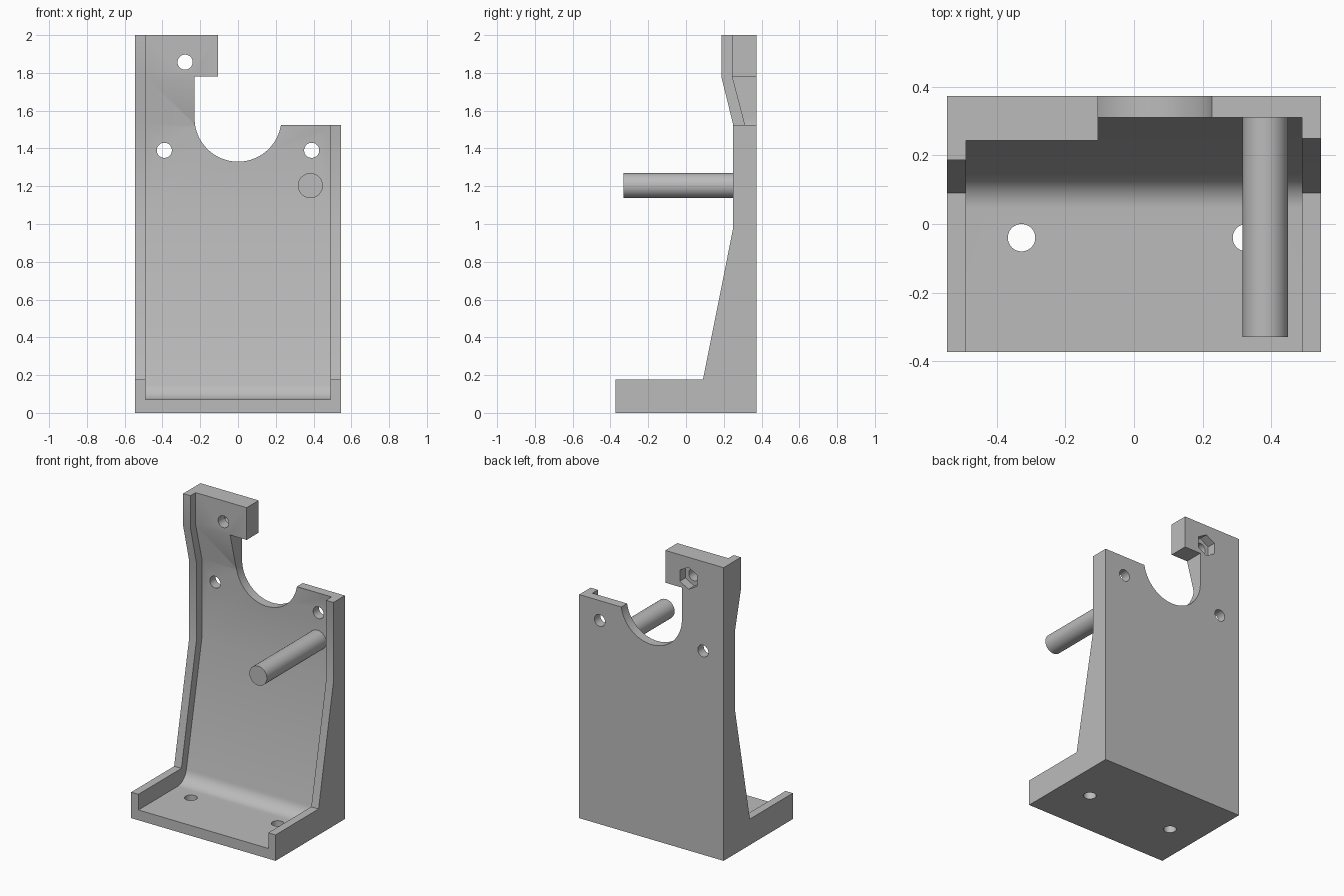
import bpy, bmesh, math
from mathutils import Matrix, Vector

if "Cube" in bpy.data.objects:
    bpy.data.objects.remove(bpy.data.objects["Cube"], do_unlink=True)

grey = bpy.data.materials.new("plain grey")
grey.use_nodes = True
colour = (0.5, 0.5, 0.5, 1)
grey.diffuse_color = colour
grey.node_tree.nodes["Principled BSDF"].inputs["Base Color"].default_value = colour


def make_object(name, bm):
    bmesh.ops.recalc_face_normals(bm, faces=bm.faces)
    mesh = bpy.data.meshes.new(name)
    bm.to_mesh(mesh)
    bm.free()
    obj = bpy.data.objects.new(name, mesh)
    bpy.context.collection.objects.link(obj)
    mesh.materials.append(grey)
    return obj


def prism(name, points, offset):
    """Extrude a closed outline along the offset vector."""
    bm = bmesh.new()
    face = bm.faces.new([bm.verts.new(p) for p in points])
    new = bmesh.ops.extrude_face_region(bm, geom=[face])["geom"]
    verts = [v for v in new if isinstance(v, bmesh.types.BMVert)]
    bmesh.ops.translate(bm, verts=verts, vec=Vector(offset))
    return make_object(name, bm)


def rod(name, centre, axis, radius, length, sides=48):
    bm = bmesh.new()
    bmesh.ops.create_cone(bm, cap_ends=True, segments=sides, radius1=radius,
                          radius2=radius, depth=length)
    turn = Matrix.Rotation(math.pi / 2, 4, 'X') if axis == 'Y' else Matrix()
    bm.transform(Matrix.Translation(centre) @ turn)
    return make_object(name, bm)


def arc(centre, radius, start, end, steps):
    for i in range(steps + 1):
        a = math.radians(start + (end - start) * i / steps)
        yield centre[0] + radius * math.cos(a), centre[1] + radius * math.sin(a)


def smooth(obj):
    bpy.ops.object.select_all(action='DESELECT')
    obj.select_set(True)
    bpy.context.view_layer.objects.active = obj
    bpy.ops.object.shade_smooth_by_angle(angle=math.radians(30))


def cut(obj, cutter):
    cutter.hide_render = True
    mod = obj.modifiers.new("cut", 'BOOLEAN')
    mod.operation, mod.solver, mod.object = 'DIFFERENCE', 'EXACT', cutter
    bpy.context.view_layer.objects.active = obj
    bpy.ops.object.modifier_apply(modifier=mod.name)
    bpy.data.objects.remove(cutter, do_unlink=True)


W, D, RIB = 0.545, 0.373, 0.055

# Solid bracket in side profile
side = [(-D, 0), (D, 0), (D, 2), (0.187, 2), (0.187, 1.78), (0.25, 1.525),
        (0.25, 0.98), (0.09, 0.177), (-D, 0.177)]
bracket = prism("bracket_body", [(-W, y, z) for y, z in side], (2 * W, 0, 0))

# Hollow between the side ribs, with a fillet at the foot
hollow = [(-0.6, 0.07), *arc((0.046, 0.17), 0.1, -90, -11.3, 12),
          (0.31, 0.98), (0.31, 1.525), (0.243, 1.78), (0.243, 2.2), (-0.6, 2.2)]
inner = W - RIB
cut(bracket, prism("hollow_cutter", [(-inner, y, z) for y, z in hollow],
                   (2 * inner, 0, 0)))

# Round cradle and the open corner that leaves the hooked arm
notch = [*arc((0, 1.56), 0.23, 180, 351.3, 40), (0.7, 1.525), (0.7, 2.2),
         (-0.105, 2.2), (-0.105, 1.78), (-0.23, 1.78)]
cut(bracket, prism("notch_cutter", [(x, -0.6, z) for x, z in notch], (0, 1.2, 0)))

# Screw holes through the panel, arm and floor
for x, z in [(-0.39, 1.39), (0.39, 1.39), (-0.28, 1.857)]:
    cut(bracket, rod("hole_cutter", (x, 0.3, z), 'Y', 0.04, 0.6))
for x in (-0.328, 0.328):
    cut(bracket, rod("hole_cutter", (x, -0.04, 0), 'Z', 0.04, 0.5))

# Hexagonal nut pocket in the back of the arm
cut(bracket, rod("nut_cutter", (-0.28, D, 1.857), 'Y', 0.075, 0.12, 6))
smooth(bracket)

# Peg standing out from the panel
smooth(rod("peg", (0.383, -0.008, 1.203), 'Y', 0.066, 0.644))
